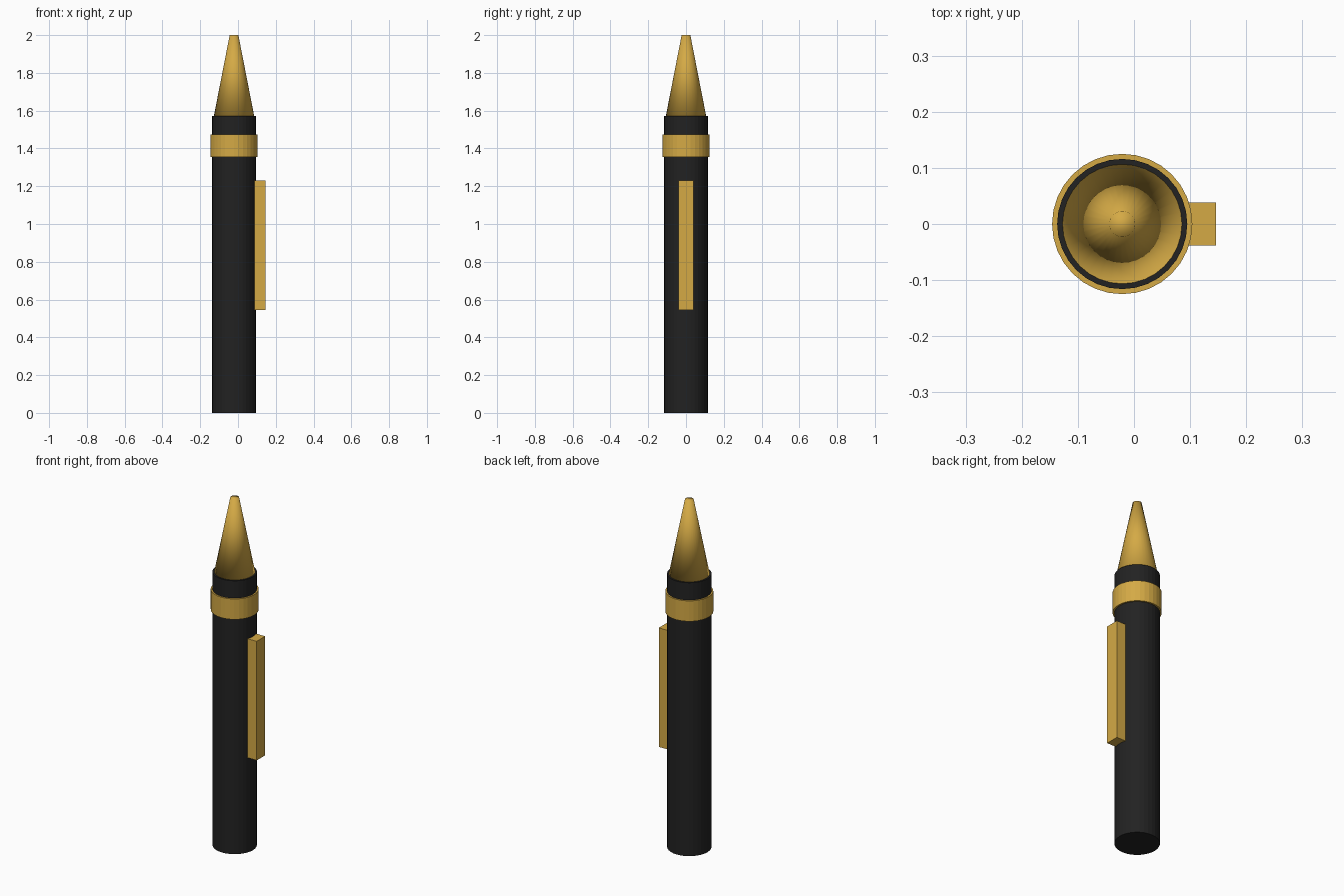
import bpy

cube = bpy.data.objects.get("Cube")
if cube:
    bpy.data.objects.remove(cube, do_unlink=True)

AXIS_X = -0.021


def make_material(name, colour):
    mat = bpy.data.materials.new(name)
    mat.use_nodes = True
    mat.diffuse_color = colour
    mat.node_tree.nodes["Principled BSDF"].inputs["Base Color"].default_value = colour
    return mat


gold = make_material("gold", (0.66, 0.40, 0.06, 1))
black = make_material("black", (0.016, 0.016, 0.016, 1))


def tapered(name, bottom, top, r_bottom, r_top, mat, sides=32):
    """Upright round part between two heights on the barrel axis."""
    bpy.ops.mesh.primitive_cone_add(
        vertices=sides, radius1=r_bottom, radius2=r_top, depth=top - bottom,
        location=(AXIS_X, 0, (bottom + top) / 2))
    obj = bpy.context.object
    obj.name = name
    obj.data.materials.append(mat)
    return obj


# Barrel and the raised band around it
tapered("barrel", 0, 1.573, 0.116, 0.116, black)
tapered("band", 1.355, 1.473, 0.125, 0.125, gold)

# Blunt writing tip, smooth all over
tapered("tip", 1.57, 2.0, 0.107, 0.023, gold)
bpy.ops.object.shade_smooth()

# Side clip
bpy.ops.mesh.primitive_cube_add(size=1, location=(0.116, 0, 0.8875))
clip = bpy.context.object
clip.name = "clip"
clip.scale = (0.06, 0.077, 0.685)
bpy.ops.object.transform_apply(location=False, rotation=False, scale=True)
clip.data.materials.append(gold)
